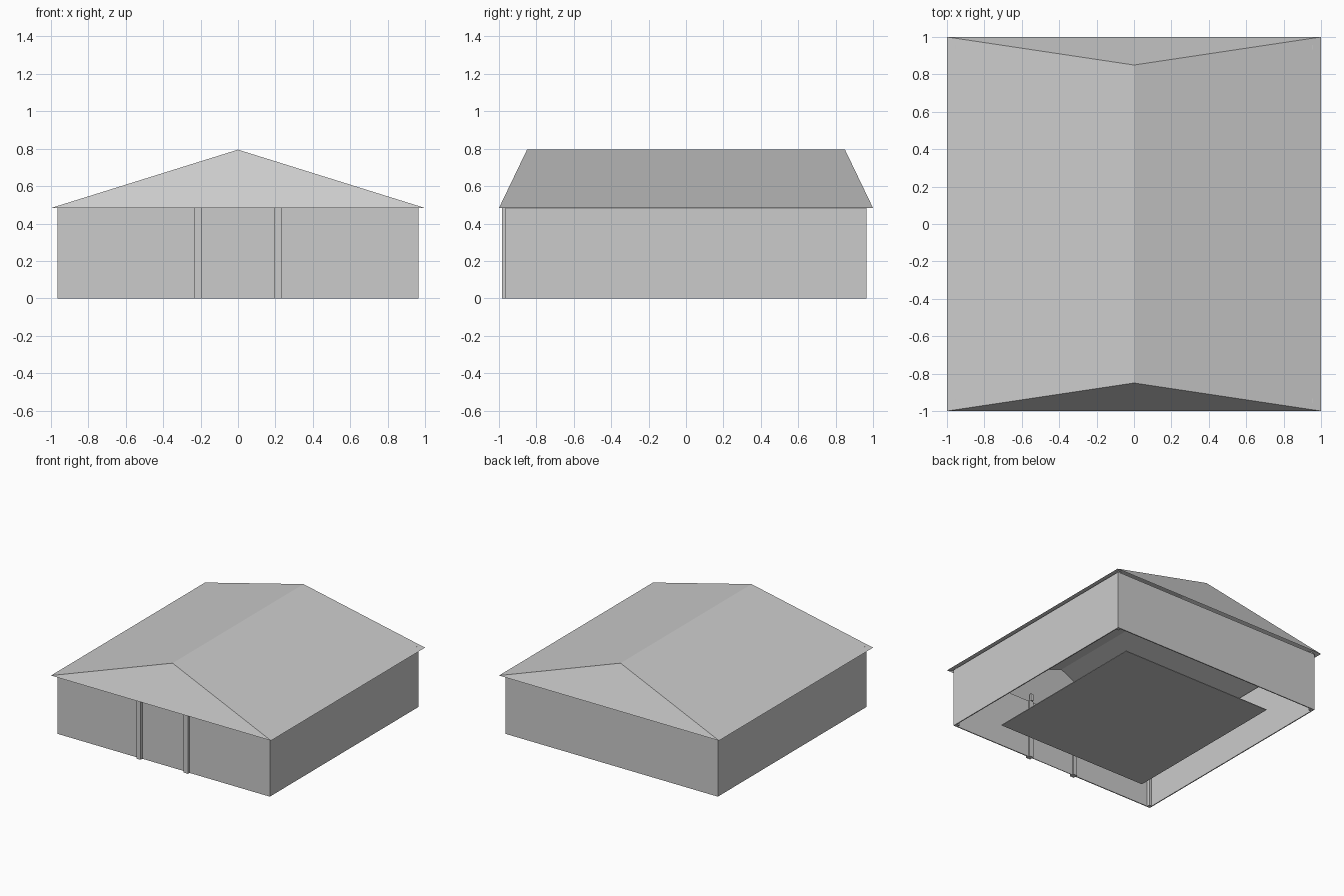
import bpy
import bmesh

cube = bpy.data.objects.get("Cube")
if cube:
    bpy.data.objects.remove(cube, do_unlink=True)

GREY = (0.6, 0.6, 0.6, 1.0)
mat = bpy.data.materials.new("plain_grey")
mat.use_nodes = True
mat.diffuse_color = GREY
mat.node_tree.nodes["Principled BSDF"].inputs["Base Color"].default_value = GREY

EAVE, RIDGE = 0.483, 0.795   # roof heights
WALL, THICK = 0.965, 0.008   # outer wall position and thickness


def add_object(name, bm):
    mesh = bpy.data.meshes.new(name)
    bm.to_mesh(mesh)
    bm.free()
    mesh.materials.append(mat)
    obj = bpy.data.objects.new(name, mesh)
    bpy.context.collection.objects.link(obj)
    return obj


def box(name, x0, x1, y0, y1, z0, z1):
    bm = bmesh.new()
    bmesh.ops.create_cube(bm, size=1)
    for v in bm.verts:
        v.co.x = x1 if v.co.x > 0 else x0
        v.co.y = y1 if v.co.y > 0 else y0
        v.co.z = z1 if v.co.z > 0 else z0
    return add_object(name, bm)


# Hipped roof, an open shell
bm = bmesh.new()
fr, br = (bm.verts.new((0, y, RIDGE)) for y in (-0.85, 0.85))
fl, fx, bx, bl = (bm.verts.new((x, y, EAVE))
                  for x, y in ((-1, -1), (1, -1), (1, 1), (-1, 1)))
for loop in ((fl, fx, fr), (fx, bx, br, fr), (bx, bl, br), (bl, fl, fr, br)):
    bm.faces.new(loop)
add_object("roof", bm)

# Side and back walls
inner = WALL - THICK
box("left_wall", inner, WALL, -WALL, WALL, 0, EAVE)
box("right_wall", -WALL, -inner, -WALL, WALL, 0, EAVE)
box("back_wall", -inner, inner, inner, WALL, 0, EAVE)

# Front wall in two halves, with a door and lintel between the posts
DOOR, LINTEL = 0.197, 0.47
box("front_wall_left", DOOR, inner, -WALL, -inner, 0, EAVE)
box("front_wall_right", -inner, -DOOR, -WALL, -inner, 0, EAVE)
box("lintel", -DOOR, DOOR, -WALL, -inner, LINTEL, EAVE)
box("door", -DOOR, DOOR, -WALL + 0.003, -inner, 0, LINTEL)

# Door posts with a slim tip under the roof, and corner posts
for side, s in (("left", 1), ("right", -1)):
    x = s * 0.215
    box(side + "_door_post", x - 0.019, x + 0.019, -0.985, -0.945, 0, EAVE)
    box(side + "_post_tip", x - 0.012, x + 0.012, -0.955, -0.935, EAVE, 0.54)
    for end, t in (("front", -1), ("back", 1)):
        cx, cy = s * 0.945, t * 0.945
        box(f"{end}_{side}_corner_post", cx - 0.012, cx + 0.012,
            cy - 0.012, cy + 0.012, 0, 0.497)

# Floor panel, smaller than the room
box("floor", -0.69, 0.69, -0.73, 0.73, 0, 0.006)
